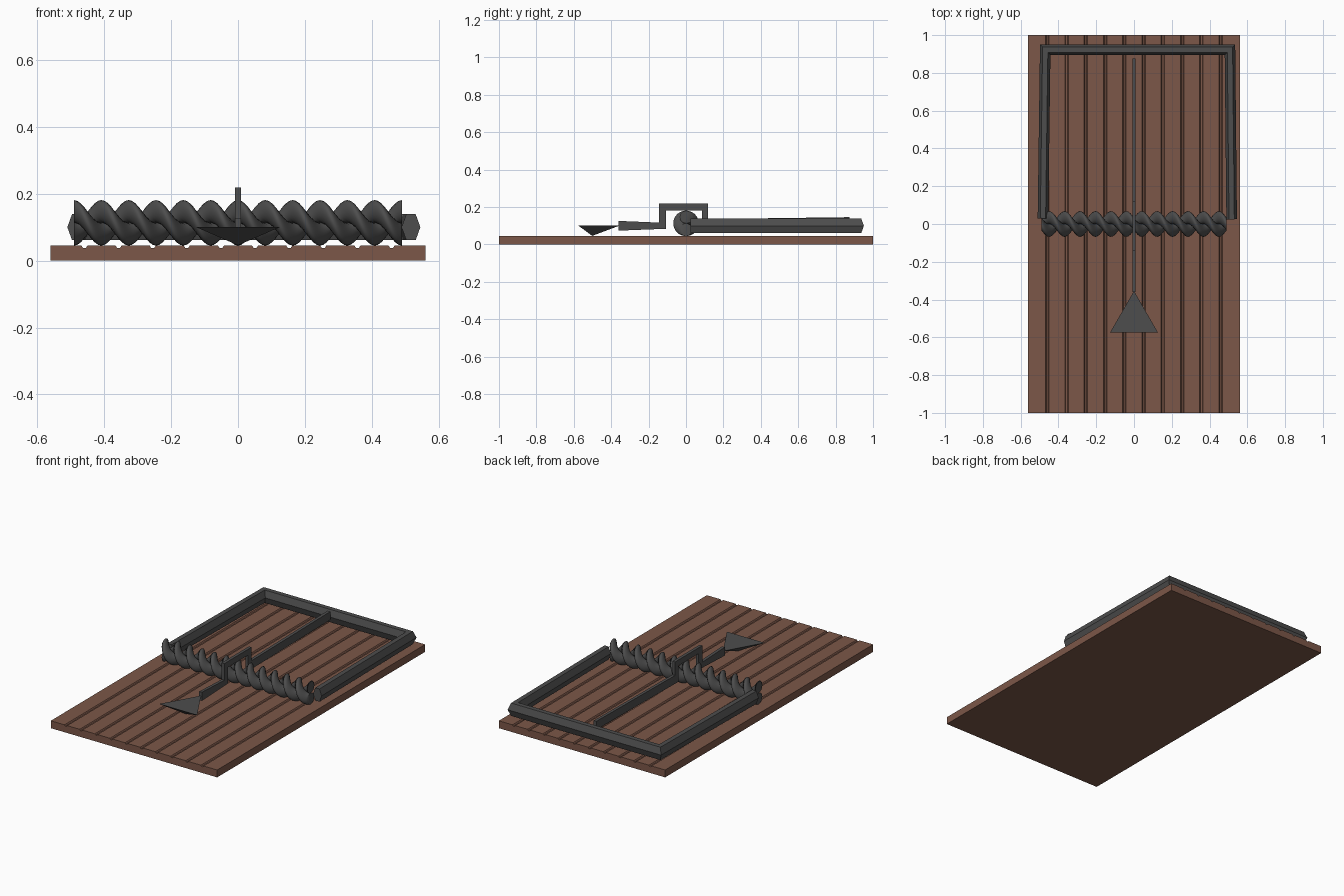
import bpy, math
from mathutils import Vector

if "Cube" in bpy.data.objects:
    bpy.data.objects.remove(bpy.data.objects["Cube"])


def material(name, rgb):
    m = bpy.data.materials.new(name)
    m.diffuse_color = (*rgb, 1)
    m.use_nodes = True
    m.node_tree.nodes["Principled BSDF"].inputs["Base Color"].default_value = m.diffuse_color
    return m


WOOD = material("wood", (0.20, 0.095, 0.065))
METAL = material("dark_metal", (0.075, 0.075, 0.075))


def loft(name, rings, mat):
    """Skin a list of equal-length rings and cap both ends."""
    n = len(rings[0])
    verts = [p for r in rings for p in r]
    faces = [(k * n + i, k * n + (i + 1) % n, (k + 1) * n + (i + 1) % n, (k + 1) * n + i)
             for k in range(len(rings) - 1) for i in range(n)]
    faces += [tuple(range(n))[::-1], tuple(range(len(verts) - n, len(verts)))]
    me = bpy.data.meshes.new(name)
    me.from_pydata(verts, [], faces)
    me.materials.append(mat)
    ob = bpy.data.objects.new(name, me)
    bpy.context.collection.objects.link(ob)
    bpy.context.view_layer.objects.active = ob
    ob.select_set(True)
    bpy.ops.object.mode_set(mode='EDIT')
    bpy.ops.mesh.select_all(action='SELECT')
    bpy.ops.mesh.normals_make_consistent(inside=False)
    bpy.ops.object.mode_set(mode='OBJECT')
    ob.select_set(False)
    return ob


# Board with ten shallow lengthwise grooves
top, deep, w = 0.045, 0.007, 0.009
profile = [(0.56, 0), (-0.56, 0), (-0.56, top)]
for i in range(10):
    x = (i - 4.5) * 0.102
    profile += [(x - w, top), (x - w / 2, top - deep), (x + w / 2, top - deep), (x + w, top)]
profile.append((0.56, top))
loft("board", [[(x, y, z) for x, z in profile] for y in (-1, 1)], WOOD)

# Twisted two-strand spring: a pair of opposite helices, six turns
R, half_len, turns, steps, sides = 0.034, 0.49, 6, 192, 16
for s in range(2):
    rings = []
    for k in range(steps + 1):
        t = 2 * math.pi * turns * k / steps + s * math.pi
        cy, cz = -R * math.sin(t), 0.113 + R * math.cos(t)
        x = -half_len + 2 * half_len * k / steps
        rings.append([(x, cy - R * math.sin(t + a), cz + R * math.cos(t + a))
                      for a in (2 * math.pi * i / sides for i in range(sides))])
    spring = loft(f"spring_strand_{s + 1}", rings, METAL)
    spring.select_set(True)
    bpy.ops.object.shade_smooth_by_angle(angle=math.radians(50))
    spring.select_set(False)

# Hammer frame: hexagonal bar mitred around three sides
path = [Vector(p) for p in ((-0.482, 0.03), (-0.47, 0.923), (0.508, 0.923), (0.517, 0.025))]
hexagon = [(0.028, 0), (0.014, 0.039), (-0.014, 0.039), (-0.028, 0), (-0.014, -0.039), (0.014, -0.039)]
rings = []
for i, p in enumerate(path):
    dirs = [(path[j + 1] - path[j]).normalized() for j in (i - 1, i) if 0 <= j < len(path) - 1]
    normals = [Vector((-d.y, d.x)) for d in dirs]
    miter = sum(normals, Vector((0, 0))).normalized()
    miter /= miter.dot(normals[0])
    rings.append([(p.x + miter.x * u, p.y + miter.y * u, 0.1 + v) for u, v in hexagon])
loft("hammer_frame", rings, METAL)

# Trigger rod: side profile stepping over the spring
rod = [(-0.36, 0.074), (-0.107, 0.084), (-0.107, 0.182), (0.085, 0.182), (0.085, 0.085),
       (0.875, 0.095), (0.875, 0.146), (0.118, 0.136), (0.118, 0.218), (-0.144, 0.218),
       (-0.144, 0.117), (-0.36, 0.126)]
loft("trigger_rod", [[(x, y, z) for y, z in rod] for x in (-0.009, 0.009)], METAL)

# Trigger plate: inverted three-sided cone
bpy.ops.mesh.primitive_cone_add(vertices=3, radius1=0.147, radius2=0, depth=0.055,
                                location=(0, -0.502, 0.0735), rotation=(math.pi, 0, math.pi))
plate = bpy.context.object
plate.name = "trigger_plate"
plate.data.materials.append(METAL)
